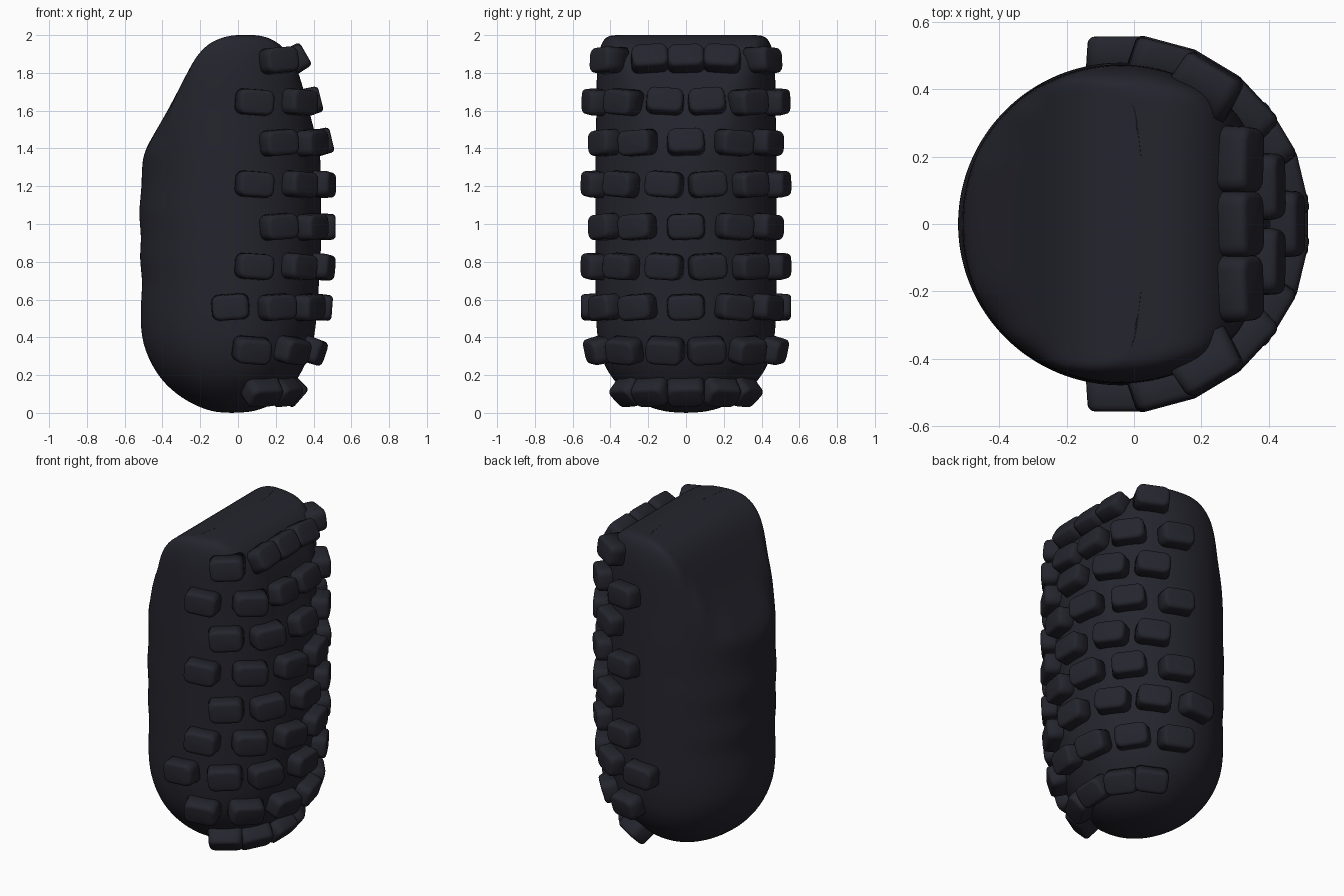
import bpy, bmesh, math
from mathutils import Vector, Matrix

cube = bpy.data.objects.get("Cube")
if cube:
    bpy.data.objects.remove(cube, do_unlink=True)

rubber = bpy.data.materials.new("dark_rubber")
rubber.use_nodes = True
colour = (0.018, 0.018, 0.027, 1)
rubber.diffuse_color = colour
shader = next(n for n in rubber.node_tree.nodes if n.type == 'BSDF_PRINCIPLED')
shader.inputs["Base Color"].default_value = colour
shader.inputs["Roughness"].default_value = 0.7

# Body profile: height, left edge, right edge, half depth
PROFILE = [
    (0, -.1, .04, .07), (.02, -.18, .13, .17), (.06, -.27, .21, .26),
    (.14, -.38, .29, .36), (.25, -.46, .36, .44), (.4, -.52, .41, .475),
    (.6, -.515, .425, .48), (.7, -.505, .43, .48), (.82, -.525, .44, .48),
    (.93, -.51, .44, .48), (1.06, -.53, .44, .48), (1.18, -.51, .44, .48),
    (1.34, -.51, .44, .48), (1.42, -.48, .425, .48), (1.6, -.37, .375, .475),
    (1.8, -.27, .325, .475), (1.9, -.215, .275, .465), (1.97, -.14, .205, .445),
    (2, -.04, .12, .41), (2, .02, .06, .36)]
CX = -0.04


def section_point(row, t):
    """Point on a ring: an oval, with flat sides where the top is trimmed."""
    z, left, right, depth = row
    c = math.cos(t)
    trimmed = z > 1.3
    radius = (.48 if trimmed else right - CX) if c > 0 else (.475 if trimmed else CX - left)
    x = min(max(CX + radius * c, left), right)
    return Vector((x, depth * math.sin(t), z))


def surface(z, t):
    for a, b in zip(PROFILE, PROFILE[1:]):
        if a[0] <= z <= b[0]:
            f = (z - a[0]) / (b[0] - a[0])
            return section_point([p + (q - p) * f for p, q in zip(a, b)], t)


def add_object(name, mesh):
    ob = bpy.data.objects.new(name, mesh)
    bpy.context.collection.objects.link(ob)
    return ob


def finish(bm, name):
    bmesh.ops.recalc_face_normals(bm, faces=bm.faces)
    for f in bm.faces:
        f.smooth = True
    mesh = bpy.data.meshes.new(name)
    bm.to_mesh(mesh)
    bm.free()
    mesh.materials.append(rubber)
    return mesh


# Body, lofted through the rings
N = 48
bm = bmesh.new()
rings = [[bm.verts.new(section_point(row, math.tau * i / N)) for i in range(N)]
         for row in PROFILE]
for a, b in zip(rings, rings[1:]):
    for i in range(N):
        j = (i + 1) % N
        bm.faces.new((a[i], a[j], b[j], b[i]))
bm.faces.new(rings[0])
bm.faces.new(rings[-1])
body = add_object("body", finish(bm, "body"))
body.modifiers.new("smooth", 'SUBSURF').levels = 2
body.modifiers["smooth"].render_levels = 2

# Tread block: rounded, slightly tapered; local x is across, y up, z outward
bm = bmesh.new()
bmesh.ops.create_cube(bm, size=1)
for v in bm.verts:
    taper = .95 if v.co.z > 0 else 1.03
    v.co = Vector((v.co.x * .2 * taper, v.co.y * .138 * taper, v.co.z * .13))
upright = [e for e in bm.edges if abs(e.verts[0].co.z - e.verts[1].co.z) > .05]
bmesh.ops.bevel(bm, geom=upright, offset=.04, segments=4, profile=.5, affect='EDGES')
rim = [e for e in bm.edges if all(abs(v.co.z - .065) < .001 for v in e.verts)]
bmesh.ops.bevel(bm, geom=rim, offset=.02, segments=3, profile=.5, affect='EDGES')
block_mesh = finish(bm, "tread_block")

# Tread rows: alternating angles around the right-hand face
ODD, EVEN = (0, 31, 59), (13.5, 43, 75)
ROWS = [(.125, ODD), (.335, EVEN), (.56, ODD + (90,)), (.775, EVEN), (.985, ODD),
        (1.21, EVEN), (1.43, ODD), (1.645, EVEN), (1.865, (0, 24, 59))]
for r, (z, angles) in enumerate(ROWS):
    for k, deg in enumerate(angles):
        for side in ((1,) if deg == 0 else (1, -1)):
            t = math.radians(deg) * side
            p = surface(z, t)
            around = (surface(z, t + .06) - surface(z, t - .06)).normalized()
            rise = surface(z + .05, t) - surface(z - .05, t)
            normal = around.cross(rise).normalized()
            up = normal.cross(around)
            frame = Matrix((around, up, normal)).transposed().to_4x4()
            roll = Matrix.Rotation(side * math.radians(-4 if r % 2 == 0 else 4), 4, 'Z')
            if deg == 0:
                roll = Matrix.Rotation(math.radians(2), 4, 'Z')
            ob = add_object(f"tread_block_{r + 1}_{k + 1}_{'back' if side > 0 else 'front'}",
                            block_mesh)
            ob.matrix_world = Matrix.Translation(p + normal * .012) @ frame @ roll
